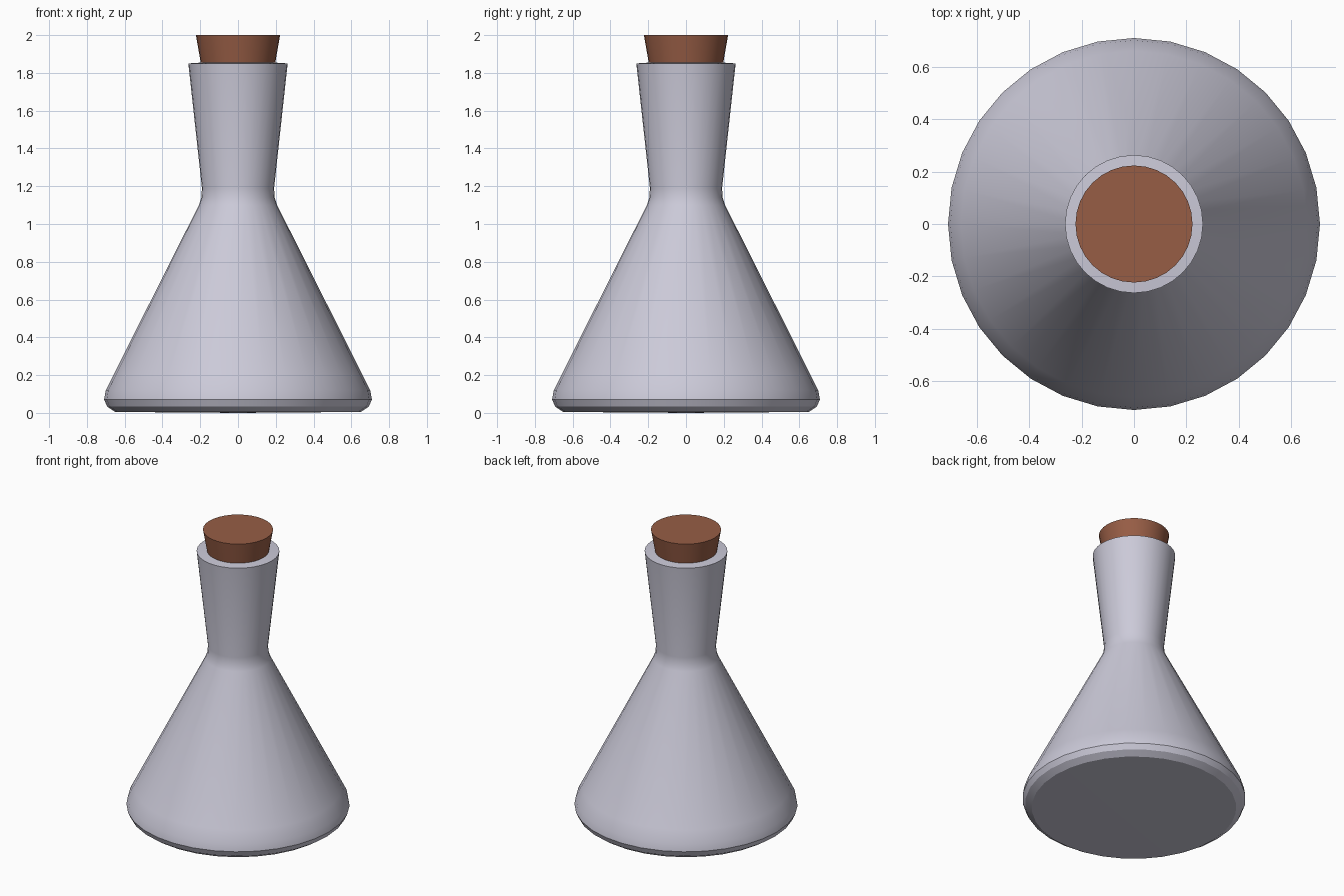
import bpy, bmesh, math

if "Cube" in bpy.data.objects:
    bpy.data.objects.remove(bpy.data.objects["Cube"])

SEGMENTS = 32


def material(name, rgb):
    m = bpy.data.materials.new(name)
    m.diffuse_color = (*rgb, 1.0)
    m.use_nodes = True
    m.node_tree.nodes["Principled BSDF"].inputs["Base Color"].default_value = m.diffuse_color
    return m


def lathe(name, profile, mat, angle):
    """Revolve (radius, z) points about z; radius 0 closes the end."""
    bm = bmesh.new()
    rings = []
    for r, z in profile:
        if r == 0:
            rings.append([bm.verts.new((0, 0, z))] * SEGMENTS)
        else:
            rings.append([bm.verts.new((r * math.cos(2 * math.pi * i / SEGMENTS),
                                        r * math.sin(2 * math.pi * i / SEGMENTS), z))
                          for i in range(SEGMENTS)])
    for low, high in zip(rings, rings[1:]):
        for i in range(SEGMENTS):
            j = (i + 1) % SEGMENTS
            corners = [low[i], low[j], high[j], high[i]]
            bm.faces.new(list(dict.fromkeys(corners)))
    bmesh.ops.recalc_face_normals(bm, faces=bm.faces)
    mesh = bpy.data.meshes.new(name)
    bm.to_mesh(mesh)
    bm.free()
    mesh.materials.append(mat)
    ob = bpy.data.objects.new(name, mesh)
    bpy.context.collection.objects.link(ob)
    bpy.ops.object.select_all(action='DESELECT')
    ob.select_set(True)
    bpy.context.view_layer.objects.active = ob
    bpy.ops.object.shade_smooth_by_angle(angle=math.radians(angle))
    return ob


glass = material("pale grey glass", (0.60, 0.59, 0.69))
cork = material("brown cork", (0.31, 0.11, 0.06))

# Conical flask with rounded foot, pinched neck and flared mouth
lathe("flask", [(0, 0), (0.65, 0.005), (0.692, 0.033), (0.709, 0.07), (0.70, 0.12),
                (0.66, 0.20), (0.207, 1.10), (0.194, 1.14), (0.191, 1.19),
                (0.263, 1.85), (0.19, 1.855), (0.16, 1.60), (0, 1.60)], glass, 30)

# Tapered stopper pushed into the mouth
lathe("stopper", [(0, 1.70), (0.17, 1.70), (0.223, 2.0), (0, 2.0)], cork, 30)
